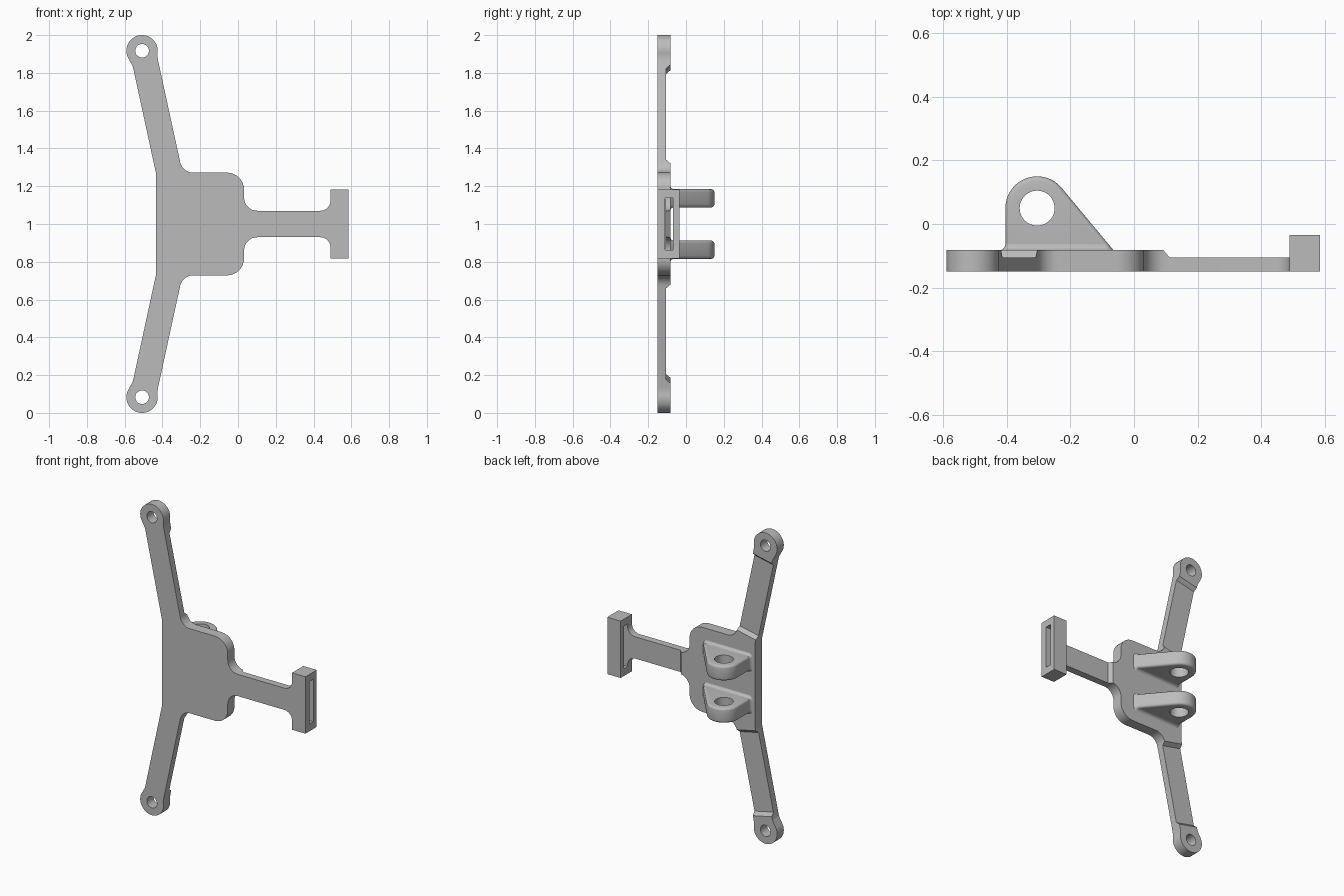
import bpy, bmesh, math
from mathutils import Vector

if "Cube" in bpy.data.objects:
    bpy.data.objects.remove(bpy.data.objects["Cube"])

grey = bpy.data.materials.new("plain grey")
grey.use_nodes = True
grey.diffuse_color = (0.5, 0.5, 0.5, 1)
grey.node_tree.nodes["Principled BSDF"].inputs["Base Color"].default_value = (0.5, 0.5, 0.5, 1)

FRONT, BACK, THIN = -0.15, -0.082, -0.105   # depths of plate faces
MID = 1.0                                   # height of the mirror plane


def rounded(corners, steps=8):
    """Outline from (a, b, radius) corners, each rounded by an arc."""
    out = []
    for i, (a, b, r) in enumerate(corners):
        p = Vector((a, b))
        if r == 0:
            out.append(p)
            continue
        u = (Vector(corners[i - 1][:2]) - p).normalized()
        v = (Vector(corners[(i + 1) % len(corners)][:2]) - p).normalized()
        half = u.angle(v) / 2
        centre = p + (u + v).normalized() * r / math.sin(half)
        start = p + u * r / math.tan(half) - centre
        end = p + v * r / math.tan(half) - centre
        sweep = start.angle_signed(end)
        for k in range(steps + 1):
            t = k / steps
            w = (start * math.sin((1 - t) * sweep) + end * math.sin(t * sweep)) / math.sin(sweep)
            out.append(centre + w)
    return out


def arc(cx, cy, r, a0, a1, steps):
    angles = [math.radians(a0 + (a1 - a0) * k / steps) for k in range(steps + 1)]
    return [Vector((cx + r * math.cos(a), cy + r * math.sin(a))) for a in angles]


def loft(name, rings):
    """Closed solid through rings of equal point count."""
    bm = bmesh.new()
    loops = [[bm.verts.new(p) for p in ring] for ring in rings]
    for lo, hi in zip(loops, loops[1:]):
        for i in range(len(lo)):
            bm.faces.new((lo[i - 1], lo[i], hi[i], hi[i - 1]))
    bm.faces.new(loops[0])
    bm.faces.new(loops[-1])
    bmesh.ops.recalc_face_normals(bm, faces=bm.faces)
    mesh = bpy.data.meshes.new(name)
    bm.to_mesh(mesh)
    bm.free()
    mesh.materials.append(grey)
    obj = bpy.data.objects.new(name, mesh)
    bpy.context.collection.objects.link(obj)
    return obj


def prism_y(name, pts, y0, y1):
    return loft(name, [[(p[0], y, p[1]) for p in pts] for y in (y0, y1)])


def prism_z(name, pts, z0, z1):
    return loft(name, [[(p[0], p[1], z) for p in pts] for z in (z0, z1)])


def apply(obj, mod):
    bpy.context.view_layer.objects.active = obj
    bpy.ops.object.modifier_apply(modifier=mod.name)


def cut(obj, cutter):
    mod = obj.modifiers.new("cut", "BOOLEAN")
    mod.operation, mod.solver, mod.object = "DIFFERENCE", "EXACT", cutter
    apply(obj, mod)
    bpy.data.objects.remove(cutter)


def smooth(obj):
    bpy.ops.object.select_all(action="DESELECT")
    obj.select_set(True)
    bpy.context.view_layer.objects.active = obj
    bpy.ops.object.shade_smooth_by_angle(angle=math.radians(30))


# Plate with two arms and a neck: upper half outline, then mirrored
EYE = (-0.508, 1.917)
upper = [(-0.435, 1.272, 0), (-0.557, 1.835, 0.05)]
upper += [(p.x, p.y, 0) for p in arc(*EYE, 0.083, 207, -15, 36)]
upper += [(-0.423, 1.865, 0), (-0.294, 1.272, 0.07), (0.032, 1.272, 0.09),
          (0.032, 1.07, 0.07), (0.49, 1.07, 0.055), (0.49, 1.13, 0), (0.495, 1.13, 0)]
lower = [(x, 2 * MID - z, r) for x, z, r in reversed(upper)]
plate = prism_y("mounting_plate", rounded(upper + lower), FRONT, BACK)

# Thinned neck with a sloped step
cut(plate, prism_z("neck_cutter", [(0.085, BACK + 0.003), (0.092, BACK), (0.112, THIN),
                                   (0.6, THIN), (0.6, 0)], 0.6, 1.4))

# Thinned arms and eye holes
ramp = [(0.032, BACK + 0.003), (0.035, BACK), (0.055, THIN), (0.55, THIN), (0.57, BACK), (0.573, BACK + 0.003)]
tilt = math.radians(12.1)
for side in (1, -1):
    rings = []
    for w in (-0.12, 0.12):
        rings.append([(-0.365 - u * math.sin(tilt) + w * math.cos(tilt), y,
                       MID + side * (0.272 + u * math.cos(tilt) + w * math.sin(tilt))) for u, y in ramp])
    cut(plate, loft("arm_cutter", rings))
    hole = arc(EYE[0], MID + side * (EYE[1] - MID), 0.036, 0, 350, 35)
    cut(plate, prism_y("eye_cutter", hole, -0.3, 0.1))
smooth(plate)

# Slotted crossbar at the end of the neck
bar = prism_z("strap_bar", [(0.49, FRONT), (0.585, FRONT), (0.585, -0.035), (0.49, -0.035)], 0.817, 1.183)
cut(bar, prism_z("slot_cutter", [(0.4, -0.11), (0.7, -0.11), (0.7, -0.07), (0.4, -0.07)], 0.863, 1.137))
smooth(bar)

# Pair of lugs with rounded rims, holes and filleted feet
PIN, R, TIP = (-0.305, 0.05), 0.1, (-0.065, BACK)
slope = (-0.2285 - TIP[0]) / (0.114 - BACK)
profile = arc(*PIN, R, 180, 40, 32) + [Vector((TIP[0] - 0.035 * slope, BACK - 0.035)),
                                       Vector((PIN[0] - R, BACK - 0.035))]
for label, zc in (("upper", 1.136), ("lower", 0.864)):
    lug = prism_z(label + "_lug", profile, zc - 0.048, zc + 0.048)
    mod = lug.modifiers.new("rim", "BEVEL")
    mod.width, mod.segments, mod.angle_limit = 0.015, 4, math.radians(30)
    apply(lug, mod)
    cut(lug, prism_z("pin_cutter", arc(*PIN, 0.055, 0, 352.5, 47), 0.5, 1.5))
    smooth(lug)

    rings = []
    for k in range(6):
        a = math.radians(18 * k)
        e, rise = 0.02 * (1 - math.sin(a)), 0.02 * (1 - math.cos(a))
        x0, x1, h, r = PIN[0] - R - e, TIP[0] + rise * slope, 0.048 + e, 0.015 + e
        ring = rounded([(x0, zc - h, r), (x1, zc - h, r), (x1, zc + h, r), (x0, zc + h, r)], 6)
        rings.append([(p.x, BACK - 0.001 + rise, p.y) for p in ring])
    smooth(loft(label + "_lug_fillet", rings))
